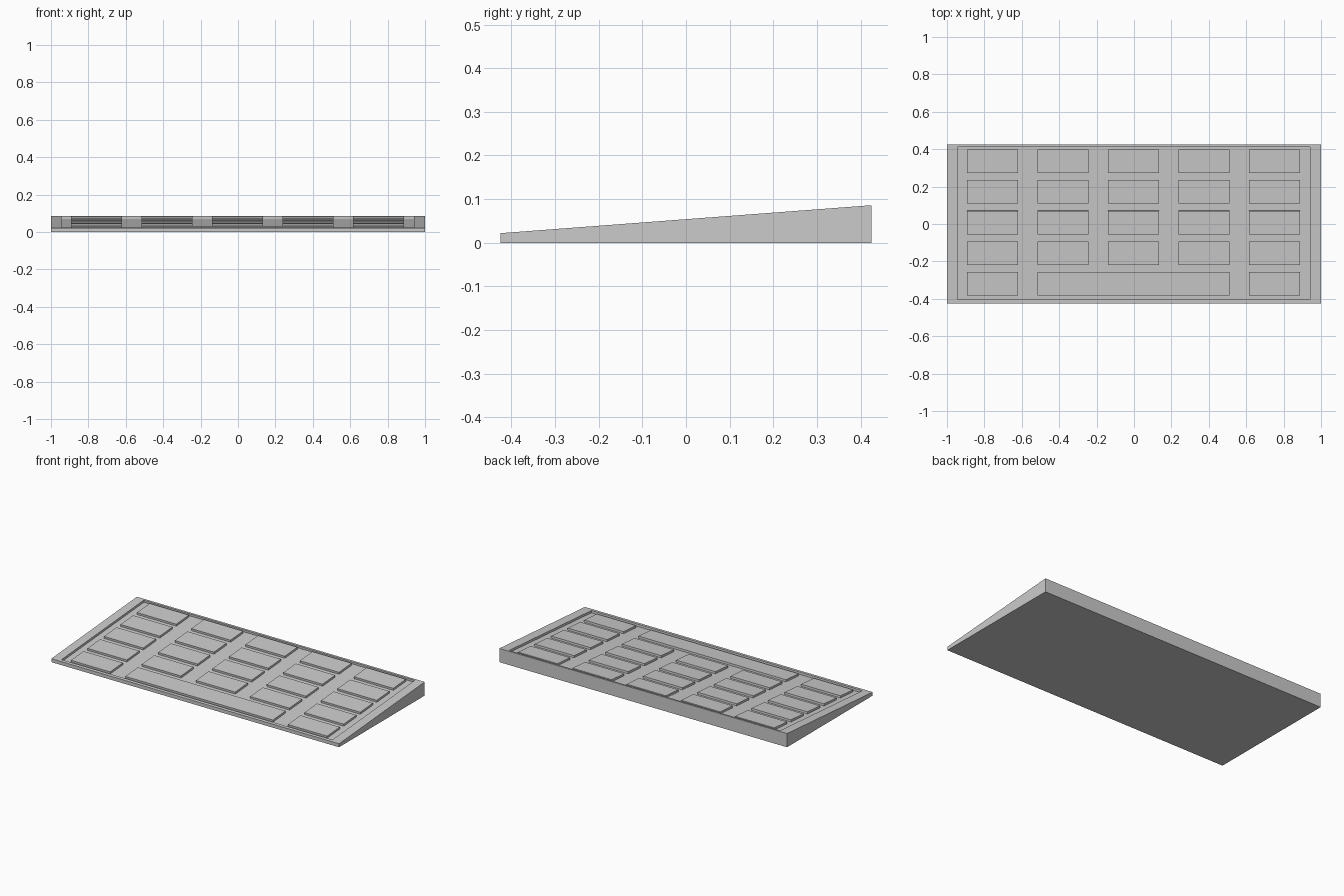
import bpy
from mathutils import Vector

if "Cube" in bpy.data.objects:
    bpy.data.objects.remove(bpy.data.objects["Cube"])

HALF_Y = 0.425
Z_FRONT, Z_BACK = 0.022, 0.086
SLOPE = (Z_BACK - Z_FRONT) / (2 * HALF_Y)
NORMAL = Vector((0, -SLOPE, 1)).normalized()
DEPTH = 0.014          # depth of the key well
KEY_H = 0.013          # keys sit just below the rim


def ring(x0, x1, y0, y1, offset=0.0):
    """Rectangle on the sloped top, moved along the slope's normal."""
    return [Vector((x, y, Z_FRONT + (y + HALF_Y) * SLOPE)) + NORMAL * offset
            for x, y in ((x0, y0), (x1, y0), (x1, y1), (x0, y1))]


def stack(name, rings):
    """Closed solid made by joining four-sided rings, first and last capped."""
    verts = [v for r in rings for v in r]
    faces = [(3, 2, 1, 0)]
    for k in range(len(rings) - 1):
        for i in range(4):
            j = (i + 1) % 4
            faces.append((4 * k + i, 4 * k + j, 4 * k + 4 + j, 4 * k + 4 + i))
    n = 4 * (len(rings) - 1)
    faces.append((n, n + 1, n + 2, n + 3))
    mesh = bpy.data.meshes.new(name)
    mesh.from_pydata(verts, [], faces)
    obj = bpy.data.objects.new(name, mesh)
    bpy.context.collection.objects.link(obj)
    return obj


# wedge-shaped case with a shallow well in the top
top = ring(-1, 1, -HALF_Y, HALF_Y)
base = [Vector((v.x, v.y, 0)) for v in top]
well = (-0.943, 0.94, -0.405, 0.412)
stack("case", [base, top, ring(*well), ring(*well, -DEPTH)])


# flat keys lying in the well
def key(name, x0, x1, y0):
    y1 = y0 + 0.125
    stack(name, [ring(x0, x1, y0, y1, -DEPTH),
                 ring(x0, x1, y0, y1, KEY_H - DEPTH)])


KEY_W, PITCH_X, PITCH_Y = 0.273, 0.377, 0.164
for row in range(5):
    y = -0.383 + row * PITCH_Y
    for col in range(5):
        if row == 0 and col in (1, 2, 3):
            continue
        x = -0.893 + col * PITCH_X
        key(f"key_{row}_{col}", x, x + KEY_W, y)

# long bar in the front row
key("space_bar", -0.515, 0.511, -0.383)
